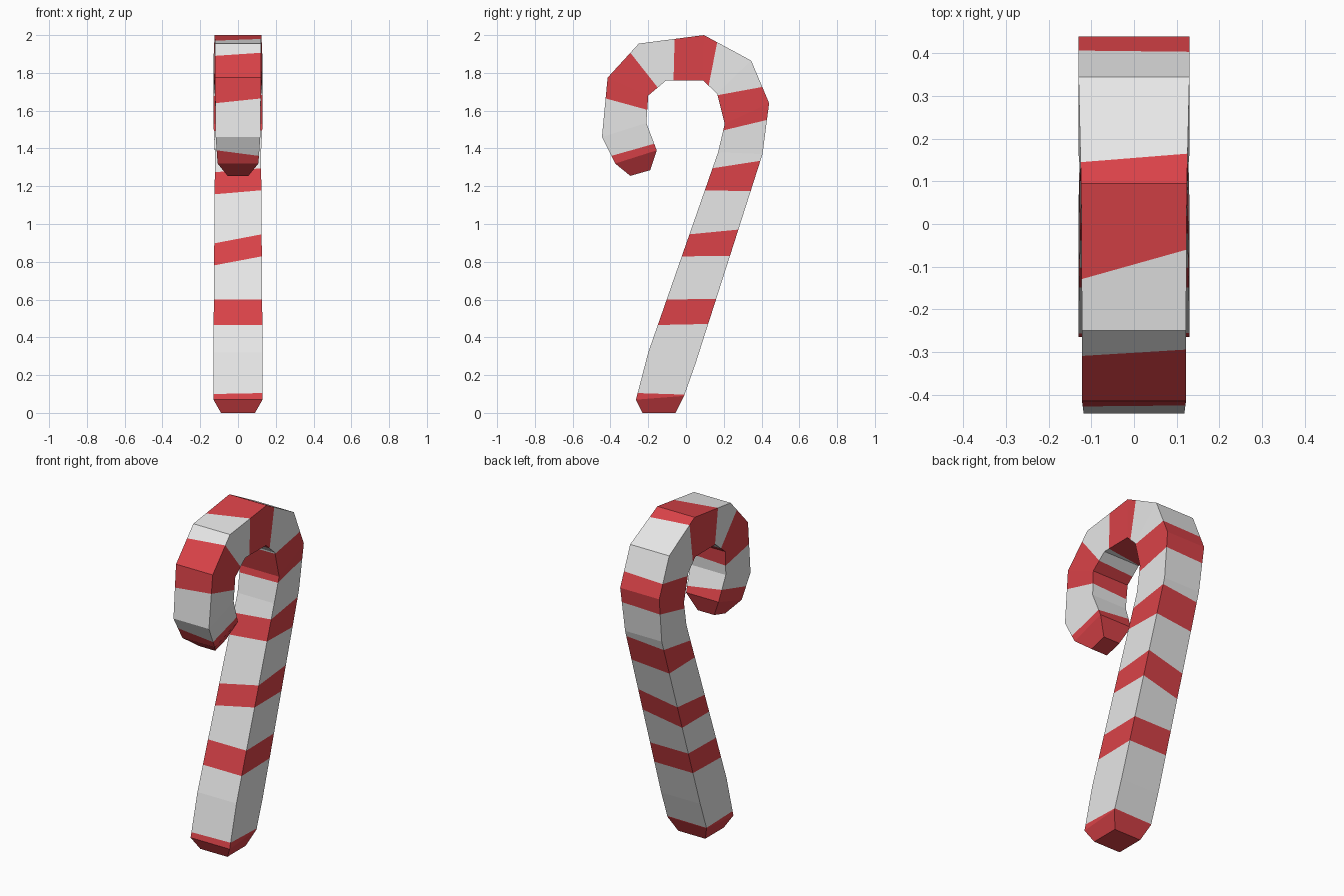
import bpy
import bmesh
from mathutils import Vector

old = bpy.data.objects.get("Cube")
if old:
    bpy.data.objects.remove(old, do_unlink=True)


def make_material(name, colour):
    mat = bpy.data.materials.new(name)
    mat.use_nodes = True
    mat.diffuse_color = (*colour, 1)
    for node in mat.node_tree.nodes:
        if node.type == "BSDF_PRINCIPLED":
            node.inputs["Base Color"].default_value = (*colour, 1)
    return mat


white = make_material("sugar white", (0.8, 0.8, 0.8))
red = make_material("candy red", (0.7, 0.055, 0.065))

# Square cross-sections from foot to hook tip:
# inner edge (y, z), outer edge (y, z), half width
sections = [
    ((-0.23, 0), (-0.055, 0), 0.09),
    ((-0.265, 0.07), (-0.01, 0.09), 0.13),
    ((-0.2, 0.32), (0.05, 0.26), 0.13),
    ((0.17, 1.38), (0.405, 1.37), 0.122),
    ((0.205, 1.53), (0.44, 1.64), 0.13),
    ((0.165, 1.69), (0.345, 1.865), 0.13),
    ((0.09, 1.76), (0.095, 2), 0.124),
    ((-0.105, 1.76), (-0.25, 1.955), 0.122),
    ((-0.2, 1.68), (-0.415, 1.775), 0.122),
    ((-0.21, 1.535), (-0.445, 1.46), 0.118),
    ((-0.155, 1.39), (-0.375, 1.32), 0.108),
    ((-0.19, 1.285), (-0.295, 1.255), 0.055),
]

# Stripe edges: segment -> fractions along it at the inner and outer edge,
# and how far the stripe slips back on the -x side
stripe_edges = {
    1: [(0.14, 0.04, 0.02)],
    2: [(0.137, 0.19, 0), (0.264, 0.31, 0),
        (0.48, 0.514, 0.045), (0.59, 0.64, 0.045),
        (0.81, 0.823, 0.02), (0.92, 0.968, 0.02)],
    3: [(0.77, 0.67, 0.03)],
    4: [(0.95, 0.38, 0.03)],
    5: [(0.6, 0.72, -0.08)],
    6: [(0.8, 0.45, -0.2)],
    7: [(0.47, 0.27, -0.09)],
    8: [(0.52, 0.35, -0.08)],
    9: [(0.76, 0.71, 0.21)],
}


def corners(section):
    inner, outer, half = section
    return [Vector((half, *inner)), Vector((half, *outer)),
            Vector((-half, *outer)), Vector((-half, *inner))]


def stripe_ring(start, end, edge):
    inner, outer, slip = edge
    fractions = (inner, outer, outer - slip, inner - slip)
    return [a.lerp(b, min(max(f, 0.02), 0.98))
            for a, b, f in zip(corners(start), corners(end), fractions)]


# Collect the rings in order; the colour flips at each stripe edge
rings = []
colour = 1
for i, section in enumerate(sections):
    rings.append((corners(section), colour))
    for edge in stripe_edges.get(i, []):
        colour = 1 - colour
        rings.append((stripe_ring(section, sections[i + 1], edge), colour))

# Skin the rings and close both ends
bm = bmesh.new()
loops = [([bm.verts.new(p) for p in points], c) for points, c in rings]
for (low, c), (high, _) in zip(loops, loops[1:]):
    for k in range(4):
        n = (k + 1) % 4
        bm.faces.new((low[k], low[n], high[n], high[k])).material_index = c
for end in (loops[0][0], loops[-1][0]):
    bm.faces.new(end).material_index = 1
bmesh.ops.recalc_face_normals(bm, faces=bm.faces)

mesh = bpy.data.meshes.new("striped_cane")
bm.to_mesh(mesh)
bm.free()
mesh.materials.append(white)
mesh.materials.append(red)
cane = bpy.data.objects.new("striped_cane", mesh)
bpy.context.scene.collection.objects.link(cane)
